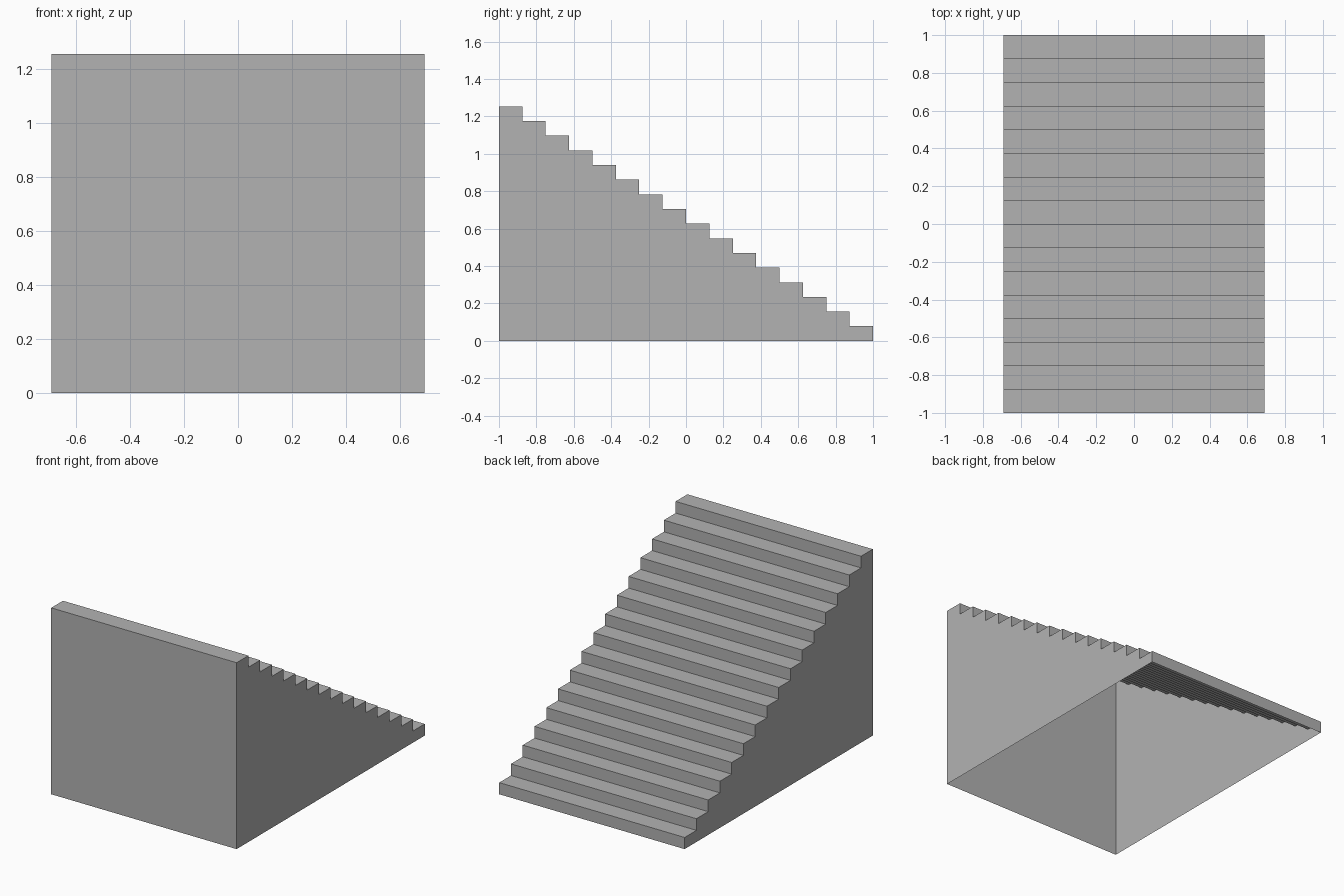
import bpy
import bmesh

old = bpy.data.objects.get("Cube")
if old:
    bpy.data.objects.remove(old, do_unlink=True)

STEPS = 16
HALF_WIDTH = 0.69
LENGTH = 2.0
HEIGHT = 1.254
run, rise = LENGTH / STEPS, HEIGHT / STEPS

# Plain grey material
grey = bpy.data.materials.new("plain_grey")
grey.use_nodes = True
colour = (0.448, 0.448, 0.448, 1.0)
grey.diffuse_color = colour
grey.node_tree.nodes["Principled BSDF"].inputs["Base Color"].default_value = colour

# Side profile: front foot, then treads and risers stepping down to the back
profile = [(-LENGTH / 2, 0.0)]
for i in range(STEPS):
    z = HEIGHT - i * rise
    y = -LENGTH / 2 + i * run
    profile += [(y, z), (y + run, z)]
profile.append((LENGTH / 2, 0.0))

bm = bmesh.new()
left = [bm.verts.new((HALF_WIDTH, y, z)) for y, z in profile]
right = [bm.verts.new((-HALF_WIDTH, y, z)) for y, z in profile]

# Front wall, treads and risers; the underside stays open
for i in range(len(profile) - 1):
    bm.faces.new((left[i], left[i + 1], right[i + 1], right[i]))

# Stepped side walls
bm.faces.new(list(reversed(left)))
bm.faces.new(right)
bm.normal_update()

# Make the front wall face outwards, and all others with it
bm.faces.ensure_lookup_table()
bmesh.ops.recalc_face_normals(bm, faces=bm.faces[:])
if bm.faces[0].normal.y > 0:
    bmesh.ops.reverse_faces(bm, faces=bm.faces[:])

mesh = bpy.data.meshes.new("staircase")
bm.to_mesh(mesh)
bm.free()
mesh.materials.append(grey)
staircase = bpy.data.objects.new("staircase", mesh)
bpy.context.collection.objects.link(staircase)
